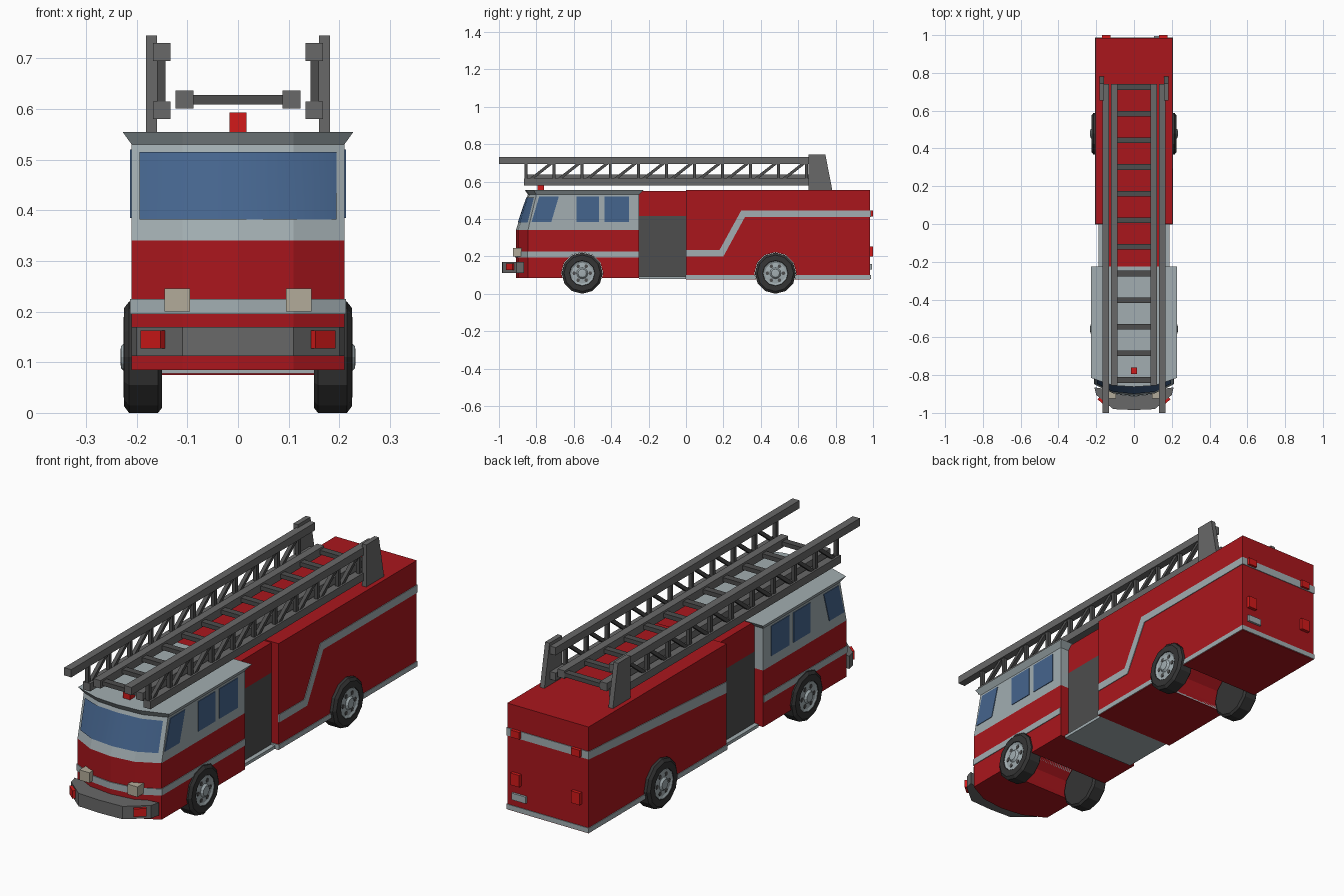
import bpy, bmesh
from math import sin, cos, pi, radians

if "Cube" in bpy.data.objects:
    bpy.data.objects.remove(bpy.data.objects["Cube"])


def material(name, *rgb):
    m = bpy.data.materials.new(name)
    m.diffuse_color = (*rgb, 1)
    m.use_nodes = True
    m.node_tree.nodes["Principled BSDF"].inputs["Base Color"].default_value = m.diffuse_color
    return m


RED = material("red_paint", 0.40, 0.008, 0.012)
LAMP = material("red_lamp", 0.65, 0.01, 0.01)
SILVER = material("silver", 0.36, 0.42, 0.44)
DARK = material("dark_grey", 0.075, 0.075, 0.075)
STEEL = material("ladder_steel", 0.14, 0.14, 0.14)
GLASS = material("glass", 0.06, 0.13, 0.27)
RUBBER = material("rubber", 0.035, 0.035, 0.035)
CREAM = material("headlamp_cream", 0.45, 0.41, 0.32)


def build(name, parts, mat, mirror=False, cutter=None, caps=True):
    """Each part is a list of rings that are lofted together and capped."""
    bm = bmesh.new()
    for rings in parts:
        vs = [[bm.verts.new(p) for p in r] for r in rings]
        for a, b in zip(vs, vs[1:]):
            n = len(a)
            for i in range(n if caps else n - 1):
                j = (i + 1) % n
                bm.faces.new((a[i], a[j], b[j], b[i]))
        if caps:
            bm.faces.new(vs[0][::-1])
            bm.faces.new(vs[-1])
    if caps:
        bmesh.ops.recalc_face_normals(bm, faces=bm.faces)
    me = bpy.data.meshes.new(name)
    bm.to_mesh(me)
    bm.free()
    ob = bpy.data.objects.new(name, me)
    bpy.context.collection.objects.link(ob)
    if mat:
        me.materials.append(mat)
    if cutter:
        mod = ob.modifiers.new("wheel_arches", 'BOOLEAN')
        mod.object = cutter
        mod.operation = 'DIFFERENCE'
        mod.solver = 'EXACT'
    if mirror:
        ob.modifiers.new("mirror", 'MIRROR')
    return ob


def box(x0, x1, y0, y1, z0, z1):
    return [[(x0, y0, z), (x1, y0, z), (x1, y1, z), (x0, y1, z)] for z in (z0, z1)]


def side(pts, x0, x1):
    return [[(x, y, z) for y, z in pts] for x in (x0, x1)]


def plan(half, z):
    """Symmetric outline from its right half, front centre to back."""
    return [(x, y, z) for x, y in half] + [(-x, y, z) for x, y in half[::-1] if x > 0]


def circle(x, y, z, r, n=12):
    return [(x, y + r * cos(2 * pi * i / n), z + r * sin(2 * pi * i / n)) for i in range(n)]


AXLES, R = (-0.555, 0.478), 0.11

# Wheel arch cutter
arches = build("wheel_arch_cutter", [[circle(-0.3, y, R, 0.112), circle(0.3, y, R, 0.112)] for y in AXLES], None)
arches.hide_render = True
arches.hide_viewport = True

# Cab: straight lower body, raked upper body, flared roof
LOW = [(0, -0.91), (0.11, -0.897), (0.21, -0.845), (0.21, -0.25)]
TOP = [(0, -0.845), (0.11, -0.838), (0.21, -0.80), (0.21, -0.25)]
ROOF = [(0, -0.862), (0.11, -0.855), (0.228, -0.815), (0.228, -0.225)]
BAND = [(0, -0.914), (0.11, -0.901), (0.213, -0.847), (0.213, -0.252)]
build("cab_lower", [[plan(LOW, 0.085), plan(LOW, 0.34)]], RED, cutter=arches)
build("cab_upper", [[plan(LOW, 0.34), plan(TOP, 0.53)]], SILVER)
build("cab_roof", [[plan(TOP, 0.53), plan(ROOF, 0.555)]], SILVER)
build("cab_stripe", [[plan(BAND, 0.195), plan(BAND, 0.225)]], SILVER, cutter=arches)


# Windscreen follows the bowed, raked front
def front_y(x, z):
    def at(p):
        x = abs_x
        a, b = (p[0], p[1]) if x <= 0.11 else (p[1], p[2])
        return a[1] + (b[1] - a[1]) * (x - a[0]) / (b[0] - a[0])
    abs_x = abs(x)
    t = (z - 0.34) / 0.19
    return at(LOW) * (1 - t) + at(TOP) * t


xs = (-0.195, -0.11, 0, 0.11, 0.195)
screen = build("windscreen", [[[(x, front_y(x, z) - 0.004, z) for x in xs] for z in (0.382, 0.515)]],
               GLASS, caps=False)
screen.data.shade_smooth()

# Side windows
panes = [(-0.825, -0.72, 0.04), (-0.585, -0.465, 0), (-0.435, -0.305, 0)]
build("side_windows", [side([(a, 0.385), (b, 0.385), (b + s, 0.52), (a + s, 0.52)], 0.205, 0.213)
                       for a, b, s in panes], GLASS, mirror=True)

# Pump bay behind the cab
build("pump_panel", [box(-0.167, 0.167, -0.26, 0.01, 0.085, 0.415)], DARK)
build("pump_bay_top", [box(-0.167, 0.167, -0.26, 0.01, 0.415, 0.55)], RED)
build("running_board", [box(-0.187, 0.187, -0.25, 0.0, 0.078, 0.092)], SILVER)

# Rear body with trim
build("rear_body", [box(-0.203, 0.203, 0, 0.985, 0.075, 0.555)], RED, cutter=arches)
build("rear_body_skirt", [box(-0.206, 0.206, -0.003, 0.988, 0.078, 0.1)], SILVER, cutter=arches)
build("right_stripe", [side([(0, 0.2), (0.2, 0.2), (0.315, 0.41), (0.987, 0.41), (0.987, 0.445),
                             (0.295, 0.445), (0.18, 0.235), (0, 0.235)], 0.2, 0.206)], SILVER)
build("left_stripe", [side([(0, 0.335), (0.987, 0.41), (0.987, 0.445), (0, 0.385)], -0.206, -0.2)], SILVER)
build("rear_stripe", [box(-0.206, 0.206, 0.98, 0.988, 0.41, 0.445)], SILVER)
build("tail_lamps", [box(x - 0.022, x + 0.022, 0.98, 1.0, z - h, z + h)
                     for x in (-0.147, 0.155) for z, h in ((0.43, 0.016), (0.225, 0.027))], LAMP)
build("number_plate", [box(0.105, 0.175, 0.98, 0.995, 0.13, 0.16)], SILVER)

# Bumper and lights
BUMPER = [(0, -0.985), (0.11, -0.98), (0.2, -0.905), (0.21, -0.865), (0.1, -0.88)]
build("front_bumper", [[plan(BUMPER, 0.112), plan(BUMPER, 0.17)]], STEEL)
c, s = cos(radians(40)), sin(radians(40))
lamp = [(0.165 + u * c - v * s, -0.936 + u * s + v * c) for u, v in
        ((-0.026, -0.012), (0.026, -0.012), (0.026, 0.015), (-0.026, 0.015))]
build("bumper_lamps", [[[(x, y, z) for x, y in lamp] for z in (0.127, 0.163)]], LAMP, mirror=True)
build("headlamps", [box(0.095, 0.145, -0.925, -0.87, 0.2, 0.246)], CREAM, mirror=True)
build("beacon", [box(-0.017, 0.017, -0.795, -0.76, 0.55, 0.593)], LAMP)

# Ladder brackets
build("ladder_brackets", [side([(0.655, 0.55), (0.783, 0.55), (0.745, 0.745), (0.655, 0.745)], 0.16, 0.182)],
      STEEL, mirror=True)
# Ladder side trusses: two rails with posts and diagonals
build("ladder_side_rails", [box(0.133, 0.168, -1.0, 0.74, 0.695, 0.73),
                            box(0.133, 0.168, -0.865, 0.74, 0.58, 0.615)], STEEL, mirror=True)
truss = []
for i in range(11):
    y = -0.855 + 0.15 * i
    truss.append(box(0.143, 0.16, y - 0.008, y + 0.008, 0.61, 0.70))
    if i < 10:
        truss.append(side([(y + 0.01, 0.61), (y + 0.035, 0.61), (y + 0.15, 0.70), (y + 0.125, 0.70)], 0.143, 0.16))
build("ladder_truss", truss, DARK, mirror=True)
# Inner ladder
build("inner_ladder_rails", [box(0.088, 0.123, -0.855, 0.74, 0.601, 0.637)], STEEL, mirror=True)
rungs = [0.725 - 0.141 * i for i in range(12)]
build("ladder_rungs", [box(-0.095, 0.095, y - 0.015, y + 0.015, 0.609, 0.628) for y in rungs], DARK)

# Wheels
for label, y in zip(("front", "rear"), AXLES):
    tyre = [(0.15, 0.1), (0.158, R), (0.215, R), (0.225, 0.097), (0.226, 0.068), (0.214, 0.064)]
    build(label + "_tyres", [[circle(x, y, R, r) for x, r in tyre]], RUBBER, mirror=True)
    rim = [(0.21, 0.066), (0.224, 0.066), (0.219, 0.056), (0.222, 0.03), (0.231, 0.022), (0.232, 0.012)]
    build(label + "_hubs", [[circle(x, y, R, r) for x, r in rim]], SILVER, mirror=True)
    holes = [(y + 0.043 * cos(a), R + 0.043 * sin(a)) for a in (2 * pi * k / 6 for k in range(6))]
    build(label + "_hub_holes", [[circle(0.215, py, pz, 0.01, 6), circle(0.2222, py, pz, 0.01, 6)]
                                 for py, pz in holes], DARK, mirror=True)
